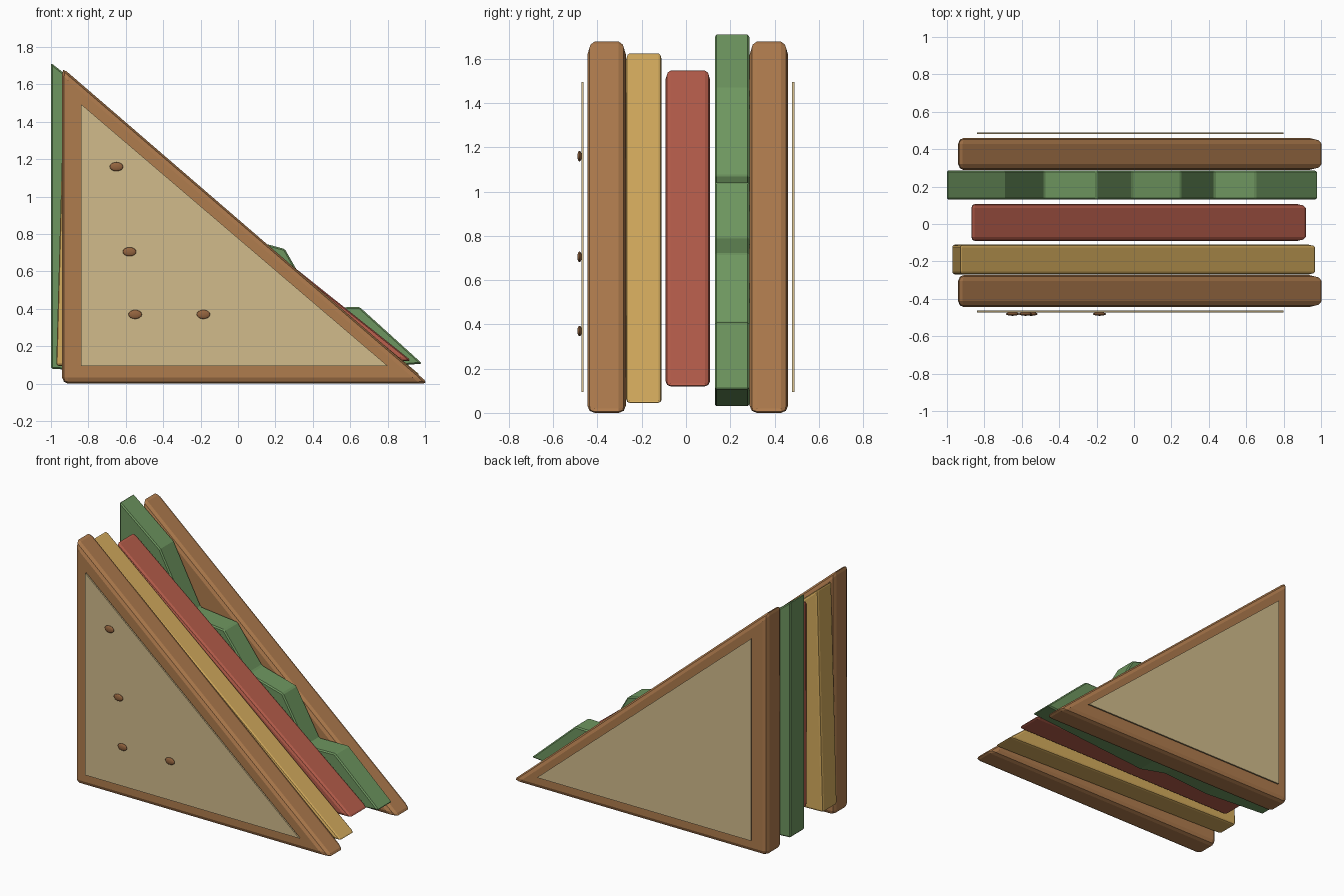
import bpy, bmesh

if "Cube" in bpy.data.objects:
    bpy.data.objects.remove(bpy.data.objects["Cube"])

def material(name, rgb):
    m = bpy.data.materials.new(name)
    m.diffuse_color = (*rgb, 1)
    m.use_nodes = True
    m.node_tree.nodes["Principled BSDF"].inputs["Base Color"].default_value = m.diffuse_color
    return m

CRUST = material("crust", (0.43, 0.20, 0.075))
CRUMB = material("crumb", (0.64, 0.50, 0.26))
CHEESE = material("cheese", (0.66, 0.41, 0.11))
MEAT = material("meat", (0.47, 0.11, 0.07))
LEAF = material("leaf", (0.155, 0.305, 0.115))
SEED = material("seed", (0.30, 0.13, 0.05))

def slab(name, outline, y0, y1, mat, bevel=0.0, segments=2):
    """Extrude an (x, z) outline from y0 to y1 and round its edges."""
    bm = bmesh.new()
    face = bm.faces.new([bm.verts.new((x, y0, z)) for x, z in outline])
    ext = bmesh.ops.extrude_face_region(bm, geom=[face])
    moved = [g for g in ext["geom"] if isinstance(g, bmesh.types.BMVert)]
    bmesh.ops.translate(bm, verts=moved, vec=(0, y1 - y0, 0))
    bmesh.ops.recalc_face_normals(bm, faces=bm.faces)
    mesh = bpy.data.meshes.new(name)
    bm.to_mesh(mesh)
    bm.free()
    ob = bpy.data.objects.new(name, mesh)
    bpy.context.collection.objects.link(ob)
    mesh.materials.append(mat)
    if bevel:
        mod = ob.modifiers.new("rounded_edges", "BEVEL")
        mod.width, mod.segments = bevel, segments
        mod.limit_method = "ANGLE"
    return ob

# Two bread slices, each with a thin crumb panel floating just outside
bread = [(-0.94, 0), (1.02, 0), (-0.94, 1.69)]
panel = [(-0.84, 0.095), (0.80, 0.095), (-0.84, 1.495)]
slab("front_bread", bread, -0.445, -0.272, CRUST, 0.032)
slab("back_bread", bread, 0.288, 0.461, CRUST, 0.032)
slab("front_crumb", panel, -0.473, -0.463, CRUMB)
slab("back_crumb", panel, 0.480, 0.490, CRUMB)

# Cheese, slightly tilted
slab("cheese", [(-0.972, 0.095), (0.975, 0.045), (-0.93, 1.63)],
     -0.27, -0.11, CHEESE, 0.015)

# Meat slice
slab("meat", [(-0.87, 0.12), (0.93, 0.12), (-0.87, 1.555)],
     -0.092, 0.108, MEAT, 0.022)

# Lettuce with a wavy cut edge and a gently wavy underside
leaf = [(-1.0, 0.08), (-0.5, 0.05), (-0.15, 0.075), (0.06, 0.03), (0.985, 0.107),
        (0.65, 0.41), (0.43, 0.405), (0.25, 0.72), (-0.01, 0.79),
        (-0.20, 1.04), (-0.48, 1.07), (-0.69, 1.47), (-1.0, 1.715)]
slab("lettuce", leaf, 0.13, 0.286, LEAF, 0.008, 1)

# Seeds on the front slice
for i, (x, z) in enumerate([(-0.65, 1.16), (-0.58, 0.705), (-0.55, 0.37), (-0.185, 0.37)]):
    bpy.ops.mesh.primitive_uv_sphere_add(segments=12, ring_count=8, radius=1,
                                         location=(x, -0.481, z))
    seed = bpy.context.object
    seed.name = f"seed_{i + 1}"
    seed.scale = (0.036, 0.010, 0.024)
    seed.data.materials.append(SEED)
    bpy.ops.object.shade_smooth_by_angle()
